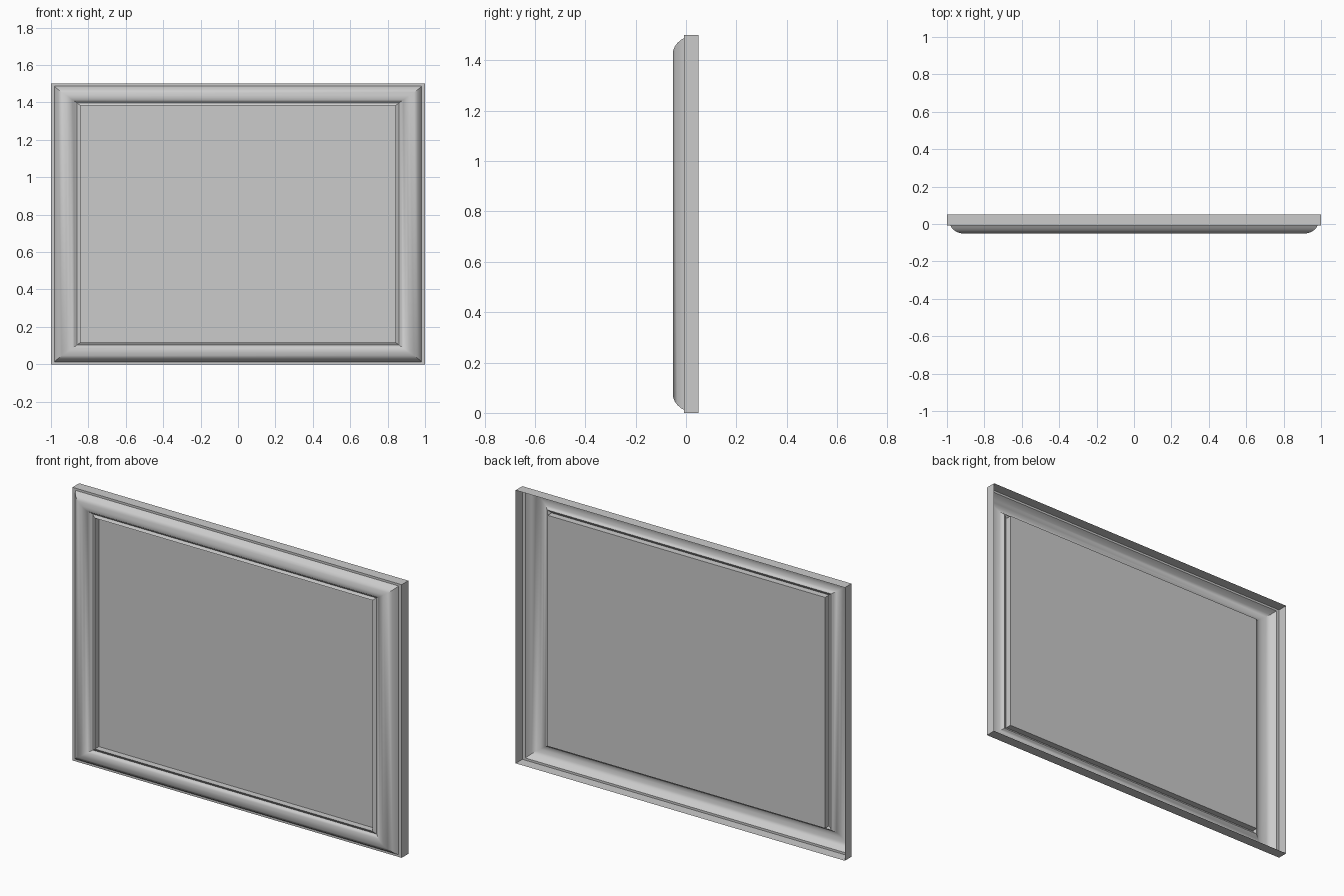
import bpy, bmesh

if "Cube" in bpy.data.objects:
    bpy.data.objects.remove(bpy.data.objects["Cube"])

# Moulding cross-section, outside to inside: (half width, half height, y)
PROFILE = [
    (1.0, 0.75, 0.05), (1.0, 0.75, -0.008), (0.982, 0.738, -0.008),
    (0.975, 0.731, -0.020), (0.962, 0.719, -0.034), (0.942, 0.704, -0.045),
    (0.918, 0.688, -0.051), (0.900, 0.675, -0.050), (0.884, 0.663, -0.044),
    (0.872, 0.655, -0.034), (0.862, 0.648, -0.029), (0.843, 0.634, -0.038),
    (0.843, 0.634, -0.003),
]
CORNERS = [(-1, -1), (1, -1), (1, 1), (-1, 1)]


def finish(name, bm):
    mesh = bpy.data.meshes.new(name)
    bm.to_mesh(mesh)
    bm.free()
    ob = bpy.data.objects.new(name, mesh)
    bpy.context.collection.objects.link(ob)
    return ob


def ring(bm, w, h, y):
    return [bm.verts.new((sx * w, y, 0.75 + sz * h)) for sx, sz in CORNERS]


# Open-backed mitred frame: the profile swept round a rectangle
bm = bmesh.new()
rings = [ring(bm, *p) for p in PROFILE]
for a, b in zip(rings, rings[1:]):
    for i in range(4):
        j = (i + 1) % 4
        bm.faces.new((a[i], a[j], b[j], b[i]))
frame = finish("frame_moulding", bm)

# Flat picture panel set back inside the frame
bm = bmesh.new()
bm.faces.new(ring(bm, *PROFILE[-1]))
finish("picture_panel", bm)

# Smooth moulding with crisp mitres and steps
bpy.context.view_layer.objects.active = frame
frame.select_set(True)
bpy.ops.object.shade_smooth_by_angle(angle=0.6)
